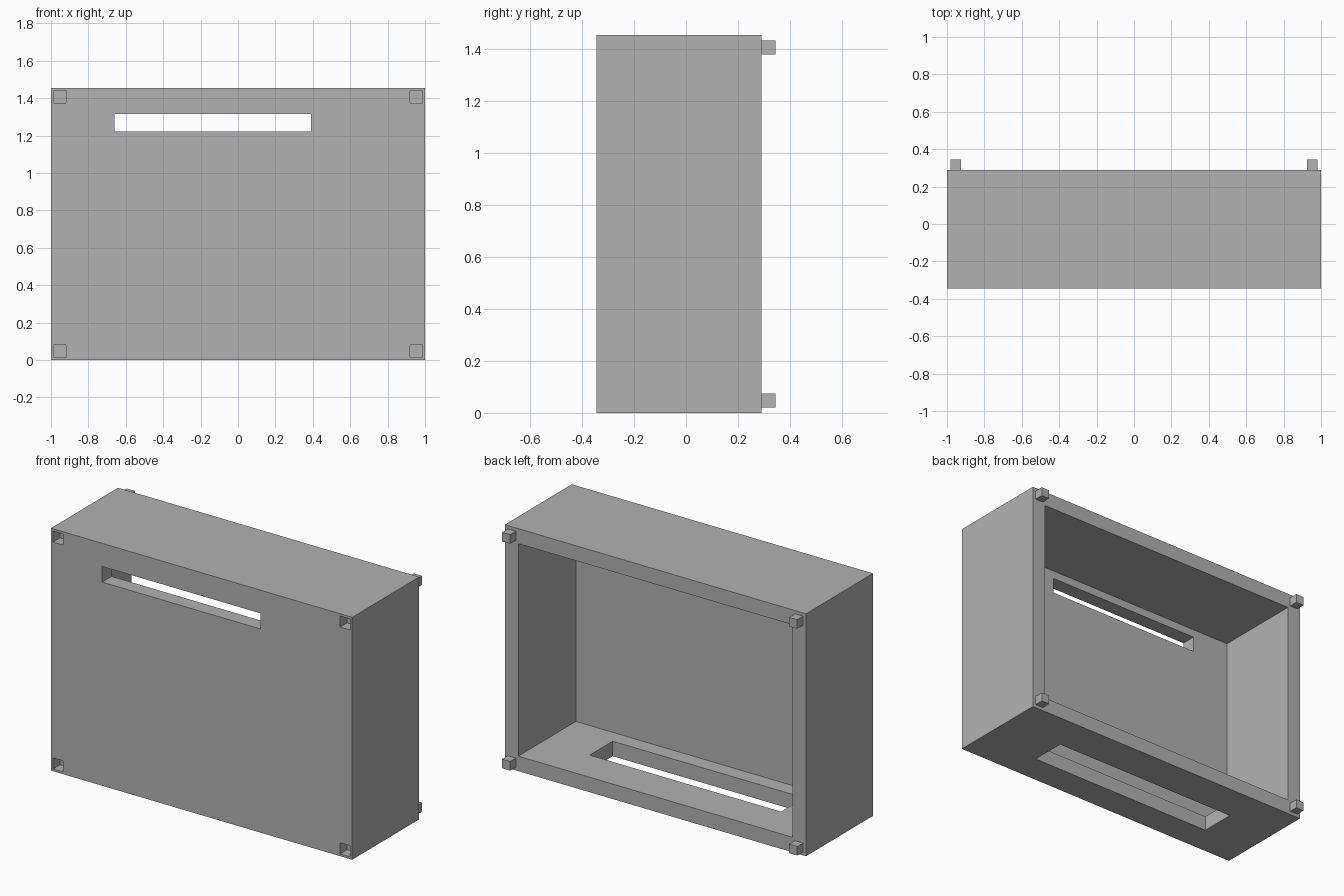
import bpy
import bmesh
from mathutils import Matrix, Vector

default = bpy.data.objects.get("Cube")
if default:
    bpy.data.objects.remove(default, do_unlink=True)

grey = bpy.data.materials.new("mid_grey")
grey.use_nodes = True
colour = (0.446, 0.446, 0.446, 1.0)
grey.diffuse_color = colour
grey.node_tree.nodes["Principled BSDF"].inputs["Base Color"].default_value = colour


def box(name, low, high):
    """Box between two opposite corners."""
    low, high = Vector(low), Vector(high)
    bm = bmesh.new()
    place = Matrix.Translation((low + high) / 2) @ Matrix.Diagonal((high - low).to_4d())
    bmesh.ops.create_cube(bm, size=1, matrix=place)
    mesh = bpy.data.meshes.new(name)
    bm.to_mesh(mesh)
    bm.free()
    mesh.materials.append(grey)
    obj = bpy.data.objects.new(name, mesh)
    bpy.context.scene.collection.objects.link(obj)
    return obj


FRONT, BACK, HEIGHT, WALL = -0.345, 0.29, 1.455, 0.09
FLOOR_IN, FRONT_IN = WALL, FRONT + WALL

# Outer case
case = box("case", (-1, FRONT, 0), (1, BACK, HEIGHT))

# Open back, front slot and floor slot
cutters = [
    box("cavity_cutter", (WALL - 1, FRONT_IN, FLOOR_IN), (1 - WALL, BACK + 0.1, HEIGHT - WALL)),
    box("front_slot_cutter", (-0.66, FRONT - 0.1, 1.222), (0.39, FRONT_IN + 0.05, 1.316)),
    box("floor_slot_cutter", (-0.67, -0.162, -0.1), (0.6, 0.056, FLOOR_IN + 0.05)),
]

# Corner pegs on the back and matching sockets in the front
PEG, SOCKET, INSET = 0.027, 0.033, 0.047
for side, x in (("right", INSET - 1), ("left", 1 - INSET)):
    for level, z in (("lower", INSET), ("upper", HEIGHT - INSET)):
        box(f"{level}_{side}_peg", (x - PEG, BACK, z - PEG), (x + PEG, -FRONT, z + PEG))
        cutters.append(box(f"{level}_{side}_socket_cutter",
                           (x - SOCKET, FRONT - 0.1, z - SOCKET),
                           (x + SOCKET, FRONT + 2 * SOCKET, z + SOCKET)))

for cutter in cutters:
    cutter.hide_render = True
    cut = case.modifiers.new(cutter.name, "BOOLEAN")
    cut.operation = "DIFFERENCE"
    cut.solver = "EXACT"
    cut.object = cutter

# Bake the cuts and discard the cutters
graph = bpy.context.evaluated_depsgraph_get()
graph.update()
result = bpy.data.meshes.new_from_object(case.evaluated_get(graph))
case.modifiers.clear()
case.data = result
for cutter in cutters:
    bpy.data.objects.remove(cutter, do_unlink=True)
